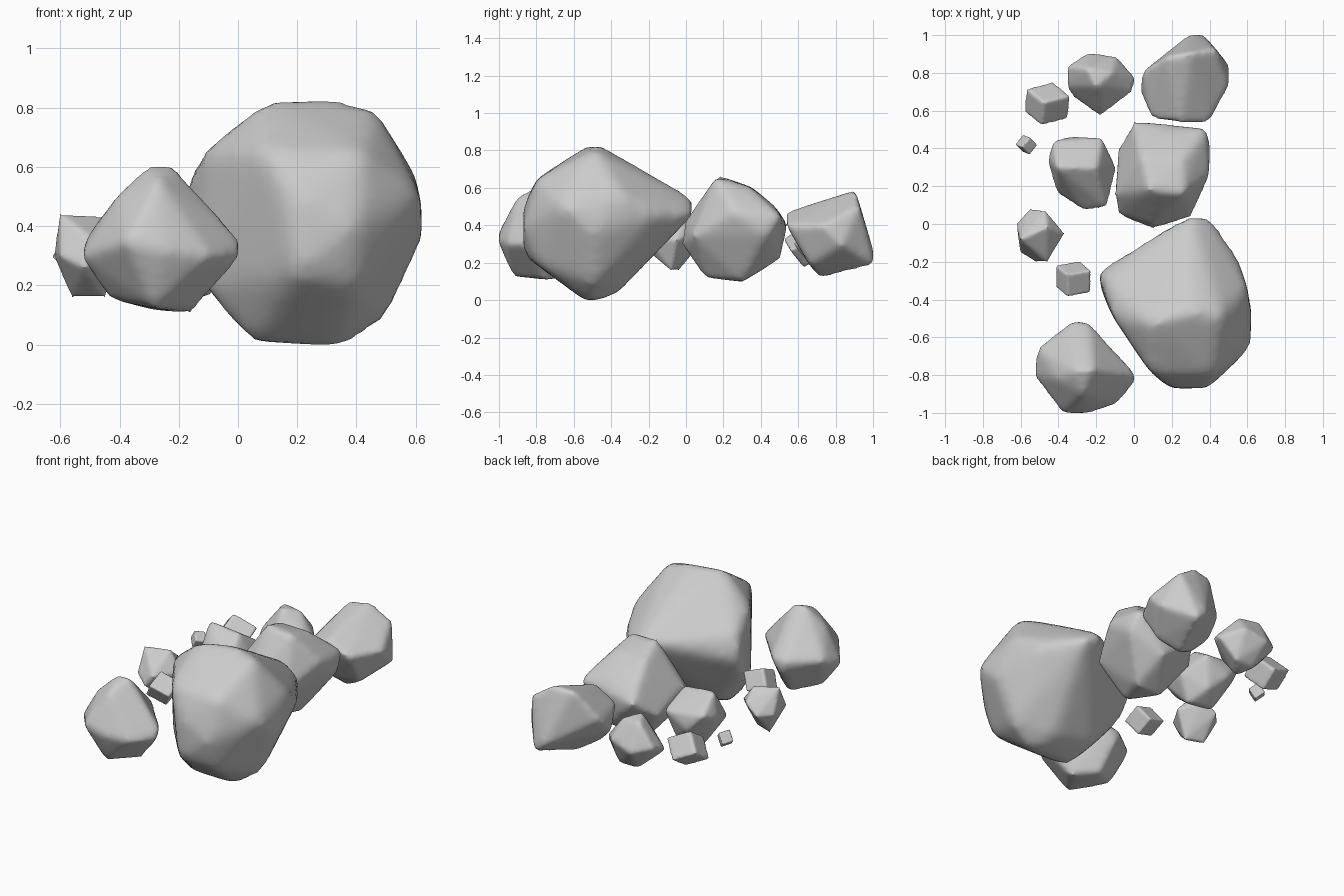
import bpy
import bmesh
from mathutils import Euler, Vector

default_cube = bpy.data.objects.get("Cube")
if default_cube:
    bpy.data.objects.remove(default_cube, do_unlink=True)

# One plain stone colour
stone = bpy.data.materials.new("stone_grey")
stone.use_nodes = True
grey = (.6, .6, .6, 1)
stone.diffuse_color = grey
stone.node_tree.nodes["Principled BSDF"].inputs["Base Color"].default_value = grey


def bounds(points):
    """Lowest and highest corner of a group of points."""
    low = Vector([min(p[axis] for p in points) for axis in range(3)])
    high = Vector([max(p[axis] for p in points) for axis in range(3)])
    return low, high


def make_rock(name, corners, smoothing=11):
    """Wrap a hull round the corners, wear its edges, keep its full size."""
    bm = bmesh.new()
    for corner in corners:
        bm.verts.new(corner)
    hull = bmesh.ops.convex_hull(bm, input=bm.verts)
    unused = {g for g in hull["geom_interior"] + hull["geom_unused"]
              if isinstance(g, bmesh.types.BMVert)}
    bmesh.ops.delete(bm, geom=list(unused), context="VERTS")
    bmesh.ops.recalc_face_normals(bm, faces=bm.faces)
    mesh = bpy.data.meshes.new(name)
    bm.to_mesh(mesh)
    bm.free()
    rock = bpy.data.objects.new(name, mesh)
    bpy.context.collection.objects.link(rock)

    low, high = bounds(corners)
    remesh = rock.modifiers.new("even_grid", "REMESH")
    remesh.mode = "VOXEL"
    remesh.voxel_size = max(high - low) / 28
    worn = rock.modifiers.new("worn_edges", "SMOOTH")
    worn.factor = .5
    worn.iterations = smoothing

    # Bake the modifiers and restore the size lost to wearing
    graph = bpy.context.evaluated_depsgraph_get()
    baked = bpy.data.meshes.new_from_object(rock.evaluated_get(graph))
    rock.modifiers.clear()
    rock.data = baked
    baked.name = name
    now_low, now_high = bounds([v.co for v in baked.vertices])
    for v in baked.vertices:
        for axis in range(3):
            share = (v.co[axis] - now_low[axis]) / (now_high[axis] - now_low[axis])
            v.co[axis] = low[axis] + share * (high[axis] - low[axis])
    baked.materials.clear()
    baked.materials.append(stone)
    baked.shade_smooth()


def make_pebble(name, centre, size, tilt):
    """A tilted block of the given overall size, worn like the larger rocks."""
    turn = Euler(tilt).to_matrix()
    sides = (-1, 1)
    block = [turn @ Vector((x, y, z)) for x in sides for y in sides for z in sides]
    reach = bounds(block)[1]
    corners = [[centre[axis] + p[axis] / reach[axis] * size[axis] / 2
                for axis in range(3)] for p in block]
    make_rock(name, corners)


# Largest boulder: ridge across the top, sloping to a tip at the back
make_rock("largest_boulder", [
    (-.18, -.27, .43), (-.15, -.3, .57), (-.16, -.36, .3), (-.1, -.5, .65),
    (-.1, -.5, .2), (.3, .03, .53), (.4, .02, .46), (.1, -.54, .81),
    (.3, -.48, .82), (.46, -.5, .79), (.6, -.36, .56), (.62, -.5, .36),
    (.61, -.67, .5), (.4, -.87, .4), (.2, -.87, .5), (.2, -.87, .25),
    (.42, -.8, .64), (.1, -.8, .64), (.34, -.53, 0), (.06, -.55, .02),
    (.5, -.5, .1), (.4, -.8, .2), (.55, -.2, .45), (.3, -.38, .05),
    (.02, -.37, .1)], smoothing=9)

# Middle boulder: flat-topped block
make_rock("middle_boulder", [
    (0, .54, .4), (.2, .47, .5), (.38, .5, .45), (.4, .43, .35),
    (.4, .26, .47), (.26, .16, .65), (.08, .18, .66), (.04, .35, .6),
    (.26, .34, .6), (.3, .04, .34), (.1, -.02, .3), (.1, 0, .42),
    (-.08, .05, .3), (-.1, .16, .4), (-.08, .4, .3), (.2, .5, .22),
    (.05, .3, .1), (.23, .3, .1), (.15, .1, .12)])

# Back boulder: leaning block with a low tip at the rear
make_rock("back_boulder", [
    (.1, .56, .4), (.25, .54, .47), (.4, .54, .4), (.5, .73, .4),
    (.5, .83, .3), (.43, .92, .5), (.3, .9, .58), (.18, .88, .57),
    (.05, .8, .4), (.04, .7, .3), (.3, 1, .25), (.36, 1, .2),
    (.26, .72, .13), (.38, .66, .2), (.14, .66, .2)])

# Front boulder: pointed top and a long tip at one side
make_rock("front_boulder", [
    (-.52, -.8, .3), (-.5, -.66, .36), (-.33, -.53, .36), (-.24, -.53, .36),
    (-.3, -.52, .3), (0, -.8, .35), (0, -.83, .3), (-.3, -.78, .6),
    (-.22, -.77, .6), (-.27, -.9, .55), (-.37, -1, .35), (-.25, -1, .32),
    (-.1, -.95, .3), (-.16, -.75, .11), (-.28, -.92, .13), (-.28, -.64, .12),
    (-.43, -.75, .16), (-.4, -.82, .5)])

# Medium stones
make_rock("centre_stone", [
    (-.45, .34, .36), (-.42, .44, .4), (-.33, .46, .3), (-.17, .45, .38),
    (-.1, .3, .3), (-.15, .1, .34), (-.26, .08, .3), (-.4, .17, .3),
    (-.4, .3, .5), (-.2, .3, .48), (-.33, .3, .15), (-.18, .27, .15),
    (-.22, .4, .2)])
make_rock("back_stone", [
    (-.35, .73, .3), (-.35, .83, .33), (-.24, .9, .3), (-.1, .88, .34),
    (0, .77, .3), (-.02, .7, .33), (-.18, .58, .3), (-.32, .68, .26),
    (-.2, .73, .48), (-.25, .82, .46), (-.12, .8, .45), (-.18, .7, .15),
    (-.1, .8, .17), (-.22, .8, .17)])
make_rock("side_stone", [
    (-.6, -.15, .3), (-.62, 0, .3), (-.55, .08, .3), (-.47, .07, .36),
    (-.37, -.05, .32), (-.46, -.2, .33), (-.52, -.2, .26), (-.6, -.08, .44),
    (-.46, -.02, .43), (-.56, -.04, .16), (-.45, -.08, .16)])

# Small stones
make_pebble("corner_stone", (-.46, .64, .29), (.23, .22, .22), (.7, .5, .3))
make_pebble("front_pebble", (-.32, -.29, .33), (.18, .18, .18), (.5, .4, .2))
make_pebble("tiny_pebble", (-.57, .42, .3), (.11, .1, .11), (.6, .2, .9))
